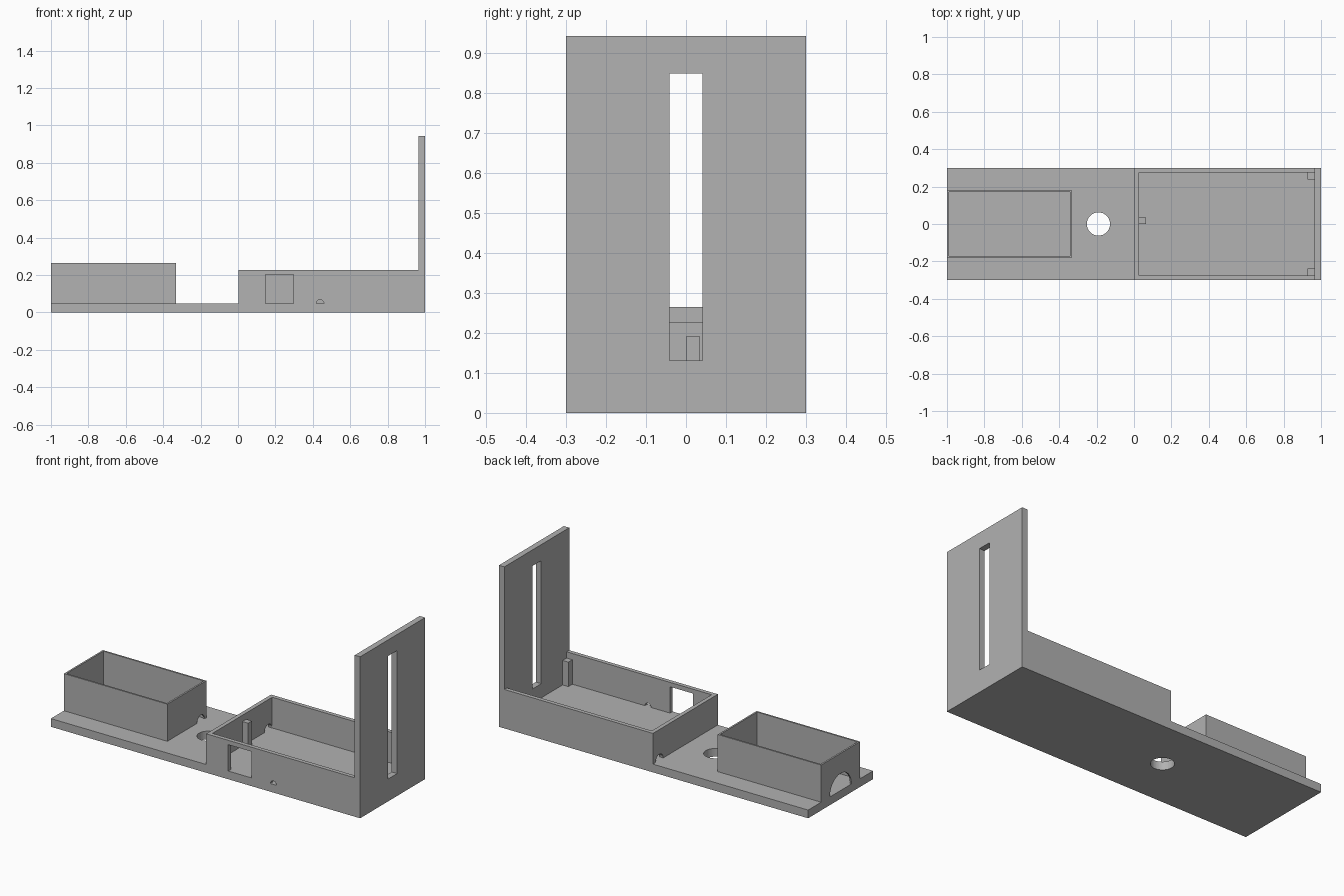
import bpy, bmesh
from math import pi
from mathutils import Matrix, Vector

if "Cube" in bpy.data.objects:
    bpy.data.objects.remove(bpy.data.objects["Cube"], do_unlink=True)

FLOOR = 0.048      # top of the base slab
RIM = 0.2275       # top of the tray walls
HALF = 0.3         # half depth of the base
TRAY = 0.004       # outer face of the tray's end wall
PLATE = 0.965      # inner face of the upright plate
WALL = 0.024

grey = bpy.data.materials.new("plain grey")
grey.use_nodes = True
colour = (0.445, 0.445, 0.445, 1)
grey.diffuse_color = colour
grey.node_tree.nodes["Principled BSDF"].inputs["Base Color"].default_value = colour


def finish(name, bm):
    bmesh.ops.recalc_face_normals(bm, faces=bm.faces[:])
    mesh = bpy.data.meshes.new(name)
    bm.to_mesh(mesh)
    bm.free()
    mesh.materials.append(grey)
    obj = bpy.data.objects.new(name, mesh)
    bpy.context.collection.objects.link(obj)
    return obj


def block(name, x, y, z):
    """Box from three (low, high) ranges."""
    bm = bmesh.new()
    lo, hi = Vector((x[0], y[0], z[0])), Vector((x[1], y[1], z[1]))
    bmesh.ops.create_cube(bm, size=1, matrix=Matrix.Translation((lo + hi) / 2)
                          @ Matrix.Diagonal((*(hi - lo), 1)))
    return finish(name, bm)


def rod(name, centre, radius, length, axis):
    """Cylinder along the given axis."""
    turn = {"X": Matrix.Rotation(pi / 2, 4, "Y"),
            "Y": Matrix.Rotation(pi / 2, 4, "X"),
            "Z": Matrix.Identity(4)}[axis]
    bm = bmesh.new()
    bmesh.ops.create_cone(bm, cap_ends=True, segments=48, radius1=radius, radius2=radius,
                          depth=length, matrix=Matrix.Translation(centre) @ turn)
    return finish(name, bm)


def arch(name, centre, radius, length, axis):
    """Half cylinder with its flat side down."""
    obj = rod(name, centre, radius, length, axis)
    bm = bmesh.new()
    bm.from_mesh(obj.data)
    cut = bmesh.ops.bisect_plane(bm, geom=bm.verts[:] + bm.edges[:] + bm.faces[:],
                                 plane_co=centre, plane_no=(0, 0, -1), clear_outer=True)
    rim = [e for e in cut["geom_cut"] if isinstance(e, bmesh.types.BMEdge)]
    bmesh.ops.contextual_create(bm, geom=rim)
    bmesh.ops.recalc_face_normals(bm, faces=bm.faces[:])
    bm.to_mesh(obj.data)
    bm.free()
    return obj


def carve(target, cutters):
    for cutter in cutters:
        cutter.hide_render = True
        mod = target.modifiers.new("cut", "BOOLEAN")
        mod.operation = "DIFFERENCE"
        mod.solver = "EXACT"
        mod.object = cutter
        bpy.context.view_layer.objects.active = target
        bpy.ops.object.modifier_apply(modifier=mod.name)
        bpy.data.objects.remove(cutter, do_unlink=True)


# Body: slab, tray and upright plate extruded from one side profile
profile = [(-1, 0), (1, 0), (1, 0.944), (PLATE, 0.944), (PLATE, RIM),
           (TRAY, RIM), (TRAY, FLOOR), (-1, FLOOR)]
bm = bmesh.new()
side = bm.faces.new([bm.verts.new((x, -HALF, z)) for x, z in profile])
ext = bmesh.ops.extrude_face_region(bm, geom=[side])
bmesh.ops.translate(bm, vec=(0, 2 * HALF, 0),
                    verts=[v for v in ext["geom"] if isinstance(v, bmesh.types.BMVert)])
body = finish("base_tray_and_upright", bm)

inner = HALF - WALL
carve(body, [
    block("tray_cavity", (TRAY + WALL, PLATE), (-inner, inner), (FLOOR, 0.5)),
    block("upright_slot", (0.9, 1.1), (-0.041, 0.041), (0.131, 0.85)),
    block("side_window", (0.147, 0.296), (-0.35, -0.25), (FLOOR, 0.202)),
    rod("slab_hole", (-0.19, 0, 0), 0.062, 0.3, "Z"),
    arch("side_notch", (0.439, -HALF, FLOOR), 0.02, 0.1, "Y"),
    arch("end_notch", (TRAY + WALL / 2, 0.24, FLOOR), 0.035, 0.06, "X"),
])

# Open box on the slab, with a large and a small cable arch
x0, x1, depth, thin = -1, -0.331, 0.18, 0.01
box = block("open_box", (x0, x1), (-depth, depth), (FLOOR, 0.265))
carve(box, [
    block("box_cavity", (x0 + thin, x1 - thin), (thin - depth, depth - thin), (0, 0.5)),
    rod("large_arch", (x0, 0, FLOOR), 0.1, 0.1, "X"),
    rod("small_arch", (x1, 0.13, FLOOR), 0.035, 0.1, "X"),
])

# Support posts inside the tray
post = 0.037
block("end_post", (TRAY + WALL, TRAY + WALL + post), (0, 0.035), (FLOOR, 0.191))
for name, y in (("back_post", (inner - post, inner)), ("front_post", (-inner, post - inner))):
    block(name, (PLATE - post, PLATE), y, (FLOOR, 0.191))
